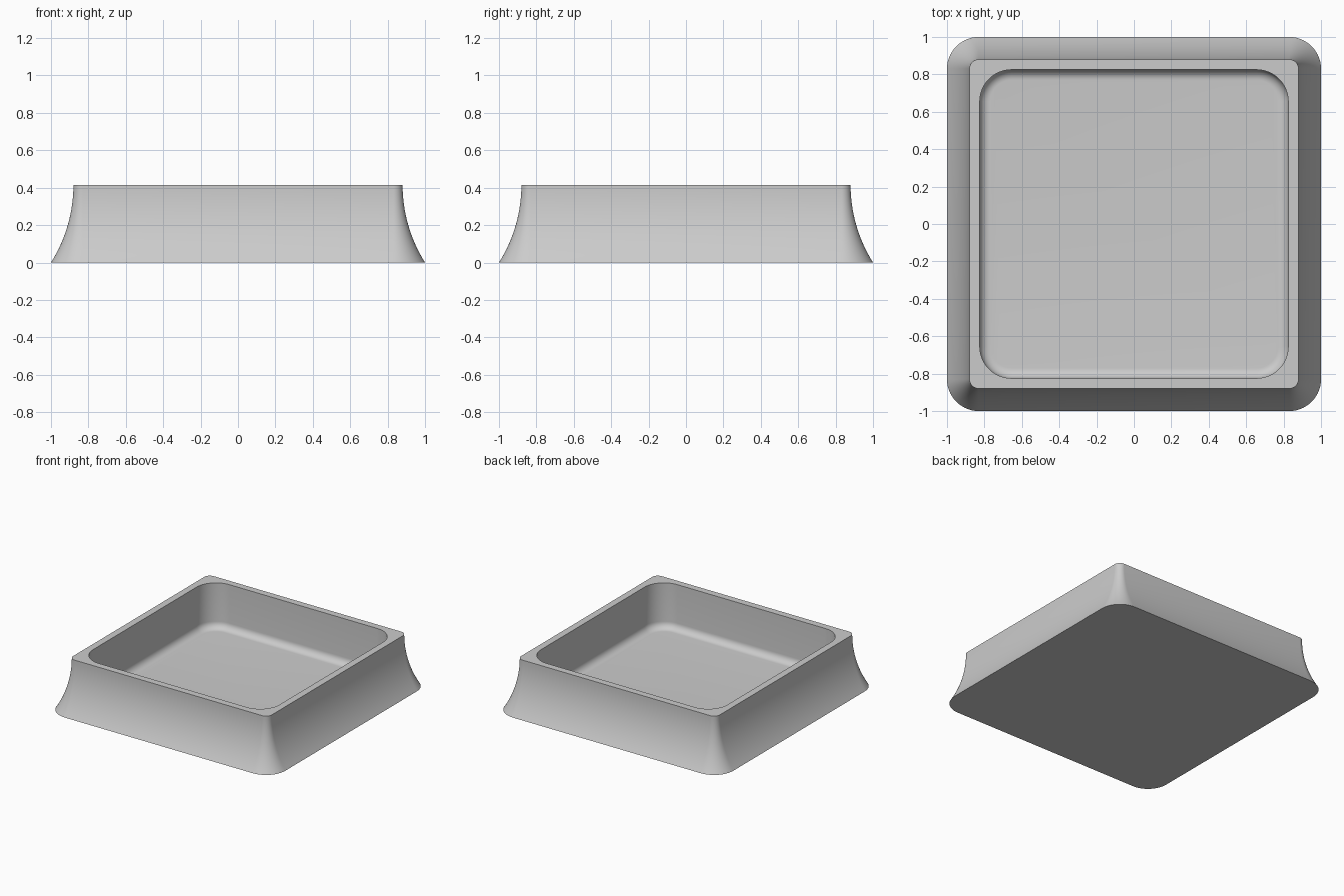
import bpy
import bmesh
import math

HEIGHT = 0.415
CORNER_STEPS = 14

default = bpy.data.objects.get("Cube")
if default:
    bpy.data.objects.remove(default, do_unlink=True)


def make_material(name, colour):
    mat = bpy.data.materials.new(name)
    mat.use_nodes = True
    mat.diffuse_color = colour
    mat.node_tree.nodes["Principled BSDF"].inputs["Base Color"].default_value = colour
    return mat


def rounded_square(bm, half, centre, z):
    """Ring of vertices: corner arcs about (+-centre, +-centre) reaching out to half."""
    radius = half - centre
    ring = []
    for quarter in range(4):
        mid = math.radians(45 + 90 * quarter)
        cx = math.copysign(centre, math.cos(mid))
        cy = math.copysign(centre, math.sin(mid))
        for i in range(CORNER_STEPS + 1):
            a = math.pi / 2 * (quarter + i / CORNER_STEPS)
            ring.append(bm.verts.new((cx + radius * math.cos(a),
                                      cy + radius * math.sin(a), z)))
    return ring


def bridge(bm, lower, upper):
    n = len(lower)
    for i in range(n):
        j = (i + 1) % n
        bm.faces.new((lower[i], lower[j], upper[j], upper[i]))


# Profile from the base edge, up the flared outside, over the rim, down to the floor
profile = []

# Flared outside: concave arc that becomes vertical at the rim
top_half, flare = 0.88, 0.12
arc_radius = (HEIGHT ** 2 + flare ** 2) / (2 * flare)
arc_angle = math.asin(HEIGHT / arc_radius)
for i in range(17):
    a = arc_angle * (1 - i / 16)
    profile.append((top_half + arc_radius * (1 - math.cos(a)), 0.83,
                    HEIGHT - arc_radius * math.sin(a)))

# Inner wall with a fillet into the floor
inner_half, inner_centre, floor_z, fillet = 0.825, 0.655, 0.052, 0.055
profile.append((inner_half, inner_centre, HEIGHT))
for i in range(9):
    a = math.pi / 2 * i / 8
    profile.append((inner_half - fillet * (1 - math.cos(a)), inner_centre,
                    floor_z + fillet * (1 - math.sin(a))))

# Loft the rings and close the underside and the floor
bm = bmesh.new()
rings = [rounded_square(bm, *p) for p in profile]
for lower, upper in zip(rings, rings[1:]):
    bridge(bm, lower, upper)
bm.faces.new(list(reversed(rings[0])))
bm.faces.new(rings[-1])
bmesh.ops.recalc_face_normals(bm, faces=bm.faces[:])

mesh = bpy.data.meshes.new("square_tray")
bm.to_mesh(mesh)
bm.free()
mesh.materials.append(make_material("light_grey", (0.6, 0.6, 0.6, 1.0)))

tray = bpy.data.objects.new("square_tray", mesh)
bpy.context.collection.objects.link(tray)
bpy.ops.object.select_all(action="DESELECT")
tray.select_set(True)
bpy.context.view_layer.objects.active = tray
bpy.ops.object.shade_smooth_by_angle(angle=math.radians(30))
